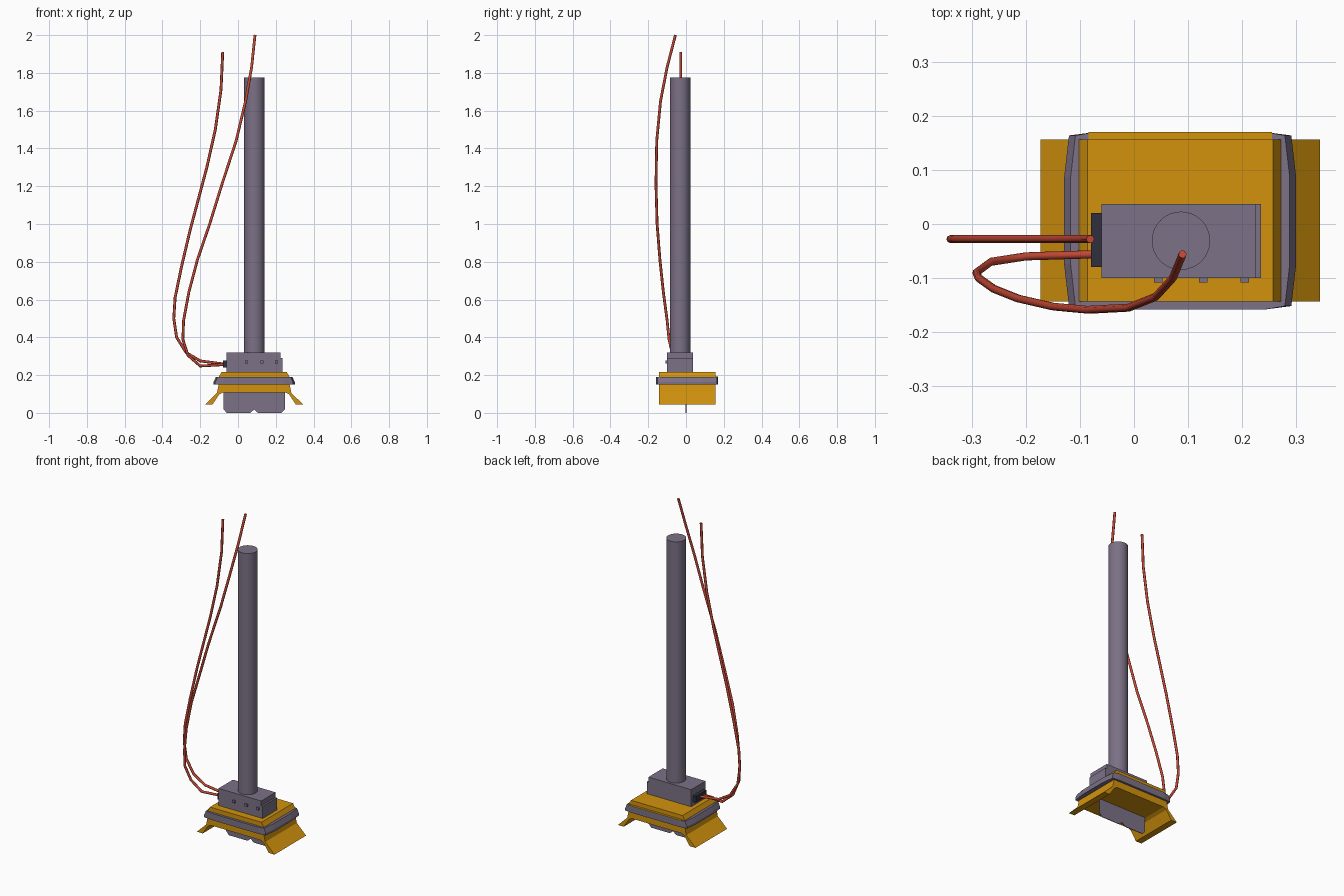
import bpy, bmesh
from mathutils import Vector

cube = bpy.data.objects.get("Cube")
if cube:
    bpy.data.objects.remove(cube, do_unlink=True)


def material(name, rgb):
    m = bpy.data.materials.new(name)
    m.use_nodes = True
    m.diffuse_color = (*rgb, 1)
    m.node_tree.nodes["Principled BSDF"].inputs["Base Color"].default_value = (*rgb, 1)
    return m


GREY = material("purple grey", (0.2, 0.165, 0.24))
ORANGE = material("amber", (0.65, 0.29, 0.004))
DARK = material("dark slate", (0.03, 0.03, 0.05))
RED = material("cable red", (0.55, 0.065, 0.035))
MID = 0.0855  # centre line of the head in x


def finish(name, bm, *mats):
    bmesh.ops.recalc_face_normals(bm, faces=bm.faces)
    me = bpy.data.meshes.new(name)
    bm.to_mesh(me)
    bm.free()
    for m in mats:
        me.materials.append(m)
    ob = bpy.data.objects.new(name, me)
    bpy.context.collection.objects.link(ob)
    return ob


def box(name, lo, hi, mat):
    bm = bmesh.new()
    bmesh.ops.create_cube(bm, size=1)
    lo, hi = Vector(lo), Vector(hi)
    for v in bm.verts:
        v.co = (lo + hi) / 2 + v.co * (hi - lo)
    return finish(name, bm, mat)


def cylinder(name, centre, radius, depth, sides, mat):
    bm = bmesh.new()
    bmesh.ops.create_cone(bm, cap_ends=True, segments=sides,
                          radius1=radius, radius2=radius, depth=depth)
    bmesh.ops.translate(bm, verts=bm.verts, vec=centre)
    return finish(name, bm, mat)


def mirrored_extrusion(name, half, y0, y1, mat):
    """Half profile in x, z mirrored about the centre line, extruded along y."""
    outline = half + [(-x, z) for x, z in reversed(half) if x > 0]
    bm = bmesh.new()
    face = bm.faces.new([bm.verts.new((MID + x, y0, z)) for x, z in outline])
    ext = bmesh.ops.extrude_face_region(bm, geom=[face])
    moved = [g for g in ext["geom"] if isinstance(g, bmesh.types.BMVert)]
    bmesh.ops.translate(bm, verts=moved, vec=(0, y1 - y0, 0))
    return finish(name, bm, mat)


def cable(name, points):
    cu = bpy.data.curves.new(name, "CURVE")
    cu.dimensions = "3D"
    cu.bevel_depth = 0.0075
    cu.bevel_resolution = 2
    cu.use_fill_caps = True
    sp = cu.splines.new("POLY")
    sp.points.add(len(points) - 1)
    for p, co in zip(sp.points, points):
        p.co = (*co, 1)
    cu.materials.append(RED)
    ob = bpy.data.objects.new(name, cu)
    bpy.context.collection.objects.link(ob)


# Flared head with two splayed skirts
mirrored_extrusion("flared_head", [
    (0.172, 0.217), (0.187, 0.192), (0.188, 0.15), (0.197, 0.105),
    (0.259, 0.045), (0.22, 0.045), (0.185, 0.098), (0.165, 0.108)],
    -0.144, 0.157, ORANGE)

# Thin centre blade with clipped corners and a notch
mirrored_extrusion("centre_blade", [
    (0.163, 0.12), (0.163, 0.02), (0.145, 0.0), (0.02, 0.0), (0.0, 0.018)],
    -0.002, 0.002, GREY)

# Bumper band around the head, bulging at the sides and tapering upward
bm = bmesh.new()
rings = []
for z, grow in ((0.15, 0.0), (0.163, 0.0), (0.19, -0.012)):
    quarter = [(0.215 + grow, 0.08), (0.206 + grow, 0.158), (0.16, 0.164)]
    loop = quarter + [(-x, y) for x, y in reversed(quarter)]
    loop += [(-x, -y) for x, y in loop]
    rings.append([bm.verts.new((MID + x, y + 0.006, z)) for x, y in loop])
for low, high in zip(rings, rings[1:]):
    for i in range(len(low)):
        j = (i + 1) % len(low)
        bm.faces.new((low[i], low[j], high[j], high[i]))
bm.faces.new(rings[0])
bm.faces.new(rings[-1])
finish("bumper_band", bm, GREY)

# Amber strip lying on the rear edge of the band
box("rear_strip", (MID - 0.17, 0.155, 0.188), (MID + 0.17, 0.17, 0.192), ORANGE)

# Control housing with end plate, socket and side buttons
box("control_housing", (-0.06, -0.1, 0.215), (0.225, 0.037, 0.32), GREY)
box("end_plate", (0.225, -0.1, 0.215), (0.235, 0.037, 0.29), GREY)
box("cable_socket", (-0.08, -0.08, 0.24), (-0.06, 0.02, 0.278), DARK)
for i, x in enumerate((0.045, 0.128, 0.205)):
    box(f"side_button_{i + 1}", (x - 0.008, -0.108, 0.262), (x + 0.008, -0.1, 0.278), GREY)

# Long pole
pole = cylinder("pole", (0.087, -0.031, 1.0425), 0.054, 1.465, 32, GREY)
bpy.context.view_layer.objects.active = pole
pole.select_set(True)
bpy.ops.object.shade_smooth_by_angle()
pole.select_set(False)

# Two loose cables rising from the socket
cable("straight_cable", [(x, -0.028, z) for x, z in (
    (-0.07, 0.258), (-0.2, 0.275), (-0.275, 0.32), (-0.325, 0.4), (-0.34, 0.5),
    (-0.333, 0.61), (-0.3, 0.77), (-0.253, 0.97), (-0.165, 1.3), (-0.12, 1.5),
    (-0.09, 1.71), (-0.081, 1.91))])
cable("bowed_cable", [
    (-0.07, -0.056, 0.256), (-0.2, -0.06, 0.248), (-0.265, -0.07, 0.305),
    (-0.292, -0.09, 0.39), (-0.288, -0.1, 0.49), (-0.26, -0.12, 0.64),
    (-0.215, -0.138, 0.81), (-0.15, -0.153, 1.0), (-0.085, -0.159, 1.21),
    (-0.01, -0.155, 1.44), (0.04, -0.135, 1.65), (0.072, -0.1, 1.83),
    (0.09, -0.056, 2.0)])
